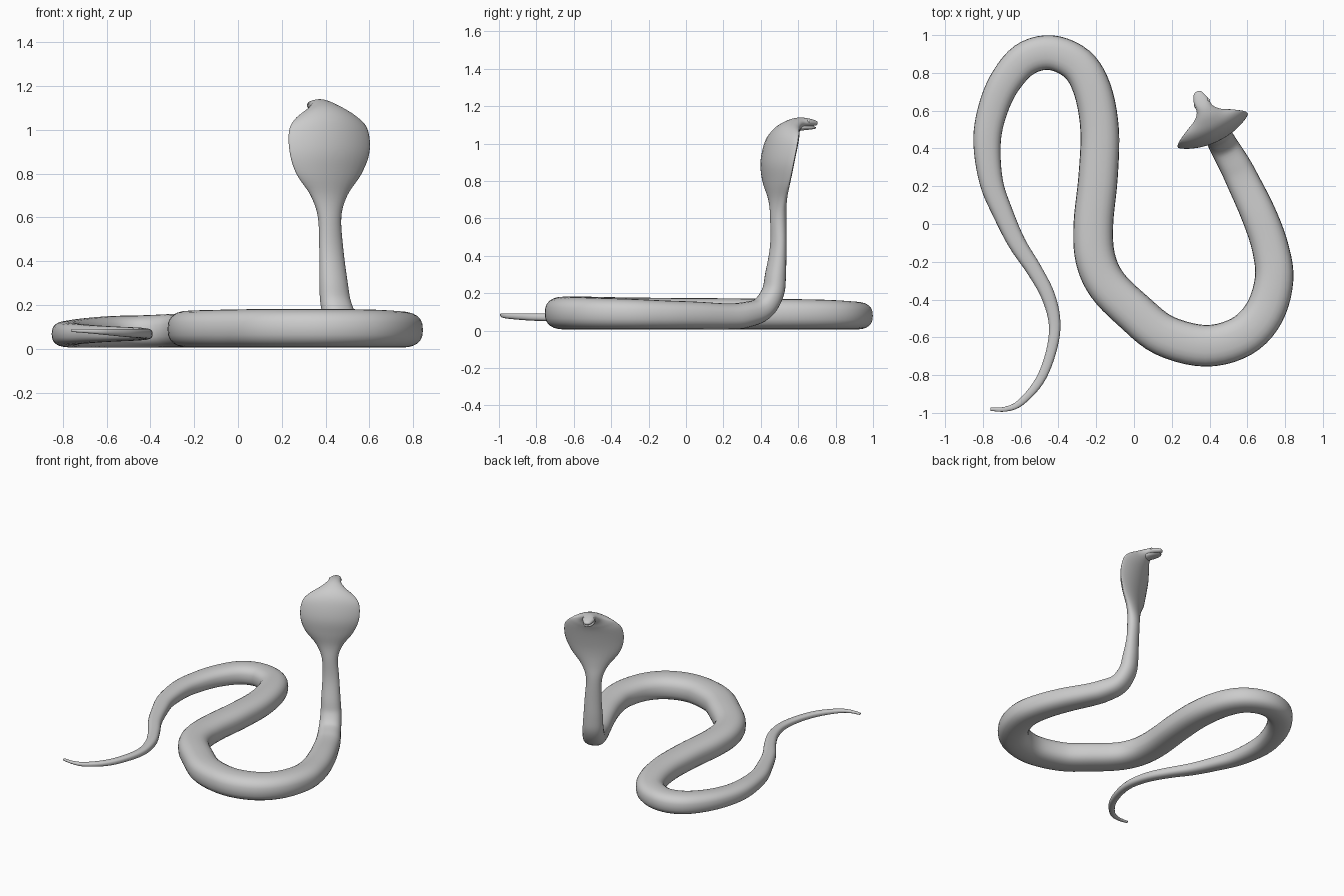
import bpy
import math
from mathutils import Vector

if "Cube" in bpy.data.objects:
    bpy.data.objects.remove(bpy.data.objects["Cube"])

SEG = 24
SIDE = Vector((0.904, 0.427, 0))      # lateral axis of the raised front


def catmull(p, q, r, s, t):
    return [0.5 * (2 * b + (c - a) * t + (2 * a - 5 * b + 4 * c - d) * t * t
                   + (3 * b - a - 3 * c + d) * t ** 3) for a, b, c, d in zip(p, q, r, s)]


def resample(keys, n):
    out = []
    for i in range(len(keys) - 1):
        ks = [keys[max(0, min(len(keys) - 1, i + j))] for j in (-1, 0, 1, 2)]
        out += [catmull(*ks, k / n) for k in range(n)]
    return out + [list(keys[-1])]


def loft(name, keys, n, fixed_from=0):
    """Skin superellipse rings along keys of (x, y, z, half width, half height, power)."""
    rows = resample(keys, n)
    pts = [Vector(r[:3]) for r in rows]
    verts, faces = [], []
    for i, r in enumerate(rows):
        tan = (pts[min(i + 1, len(pts) - 1)] - pts[max(i - 1, 0)]).normalized()
        if i >= fixed_from * n:
            side = SIDE.normalized()
        else:
            side = tan.cross(Vector((0, 0, 1))).normalized()
        up = side.cross(tan).normalized()
        a, b, p = max(r[3], 0.003), max(r[4], 0.003), r[5]
        for k in range(SEG):
            ang = 2 * math.pi * k / SEG
            c, s = math.cos(ang), math.sin(ang)
            verts.append(pts[i] + side * math.copysign(abs(c) ** min(p, 1), c) * a
                         + up * math.copysign(abs(s) ** p, s) * b)
    for i in range(len(rows) - 1):
        for k in range(SEG):
            j = (k + 1) % SEG
            faces.append((i * SEG + k, i * SEG + j, (i + 1) * SEG + j, (i + 1) * SEG + k))
    faces.append(tuple(reversed(range(SEG))))
    faces.append(tuple(range((len(rows) - 1) * SEG, len(rows) * SEG)))
    me = bpy.data.meshes.new(name)
    me.from_pydata(verts, [], faces)
    me.flip_normals()
    me.update()
    ob = bpy.data.objects.new(name, me)
    bpy.context.collection.objects.link(ob)
    import bmesh
    bm = bmesh.new()
    bm.from_mesh(me)
    bmesh.ops.recalc_face_normals(bm, faces=bm.faces)
    bm.to_mesh(me)
    bm.free()
    me.polygons.foreach_set("use_smooth", [True] * len(me.polygons))
    return ob


# Body lying on the ground, tail tip first: x, y, half width
ground = [
    (-.76, -.98, .009), (-.68, -.98, .013), (-.60, -.945, .018), (-.50, -.83, .024),
    (-.44, -.68, .027), (-.42, -.53, .031), (-.455, -.38, .037), (-.53, -.24, .041),
    (-.62, -.10, .047), (-.695, .06, .054), (-.755, .22, .062), (-.778, .42, .072),
    (-.755, .58, .078), (-.69, .74, .084), (-.58, .87, .09), (-.44, .907, .092),
    (-.30, .845, .096), (-.22, .71, .10), (-.182, .50, .102), (-.19, .25, .104),
    (-.215, 0, .105), (-.205, -.18, .106), (-.14, -.325, .107), (0, -.465, .109),
    (.16, -.59, .110), (.38, -.645, .110), (.57, -.595, .109), (.69, -.47, .106),
    (.742, -.29, .102), (.72, -.12, .097), (.66, .05, .093), (.58, .22, .087)]
keys = []
for x, y, a in ground:
    b = a * .8
    keys.append((x, y, max(.006 + b, .068) + max(0, .03 - a) * .8, a, b, .8))

# Raised neck, flared hood and head: x, y, z, half width, half height, power
raised = [
    (.535, .31, .083, .083, .069, .82), (.48, .405, .115, .077, .062, .85),
    (.448, .463, .20, .072, .056, .9), (.436, .479, .30, .067, .052, .95),
    (.426, .493, .45, .058, .040, 1), (.418, .493, .60, .056, .040, 1),
    (.415, .490, .70, .092, .037, 1.15), (.415, .484, .80, .165, .046, 1.5),
    (.418, .489, .90, .202, .058, 1.7), (.413, .510, 1.0, .198, .060, 1.7),
    (.406, .536, 1.055, .155, .055, 1.6), (.392, .570, 1.092, .085, .040, 1.2),
    (.375, .608, 1.111, .047, .029, 1), (.357, .645, 1.114, .042, .022, .9),
    (.343, .677, 1.111, .031, .017, .9), (.336, .694, 1.109, .021, .012, .9),
    (.333, .700, 1.108, .008, .005, 1)]
loft("snake_body", keys + raised, 5, fixed_from=len(ground) - 1)

# Lower jaw, slightly open
loft("lower_jaw", [
    (.390, .575, 1.078, .030, .016, 1), (.375, .608, 1.085, .040, .017, 1),
    (.357, .645, 1.085, .037, .012, .9), (.343, .677, 1.085, .026, .008, .9),
    (.337, .690, 1.085, .012, .005, 1)], 4)

# Eyes on both sides of the head
for s, label in ((-1, "left_eye"), (1, "right_eye")):
    pos = Vector((.360, .640, 1.120)) + SIDE * s * .036
    bpy.ops.mesh.primitive_uv_sphere_add(segments=16, ring_count=8, radius=.009, location=pos)
    bpy.context.object.name = label
    bpy.ops.object.shade_smooth()
